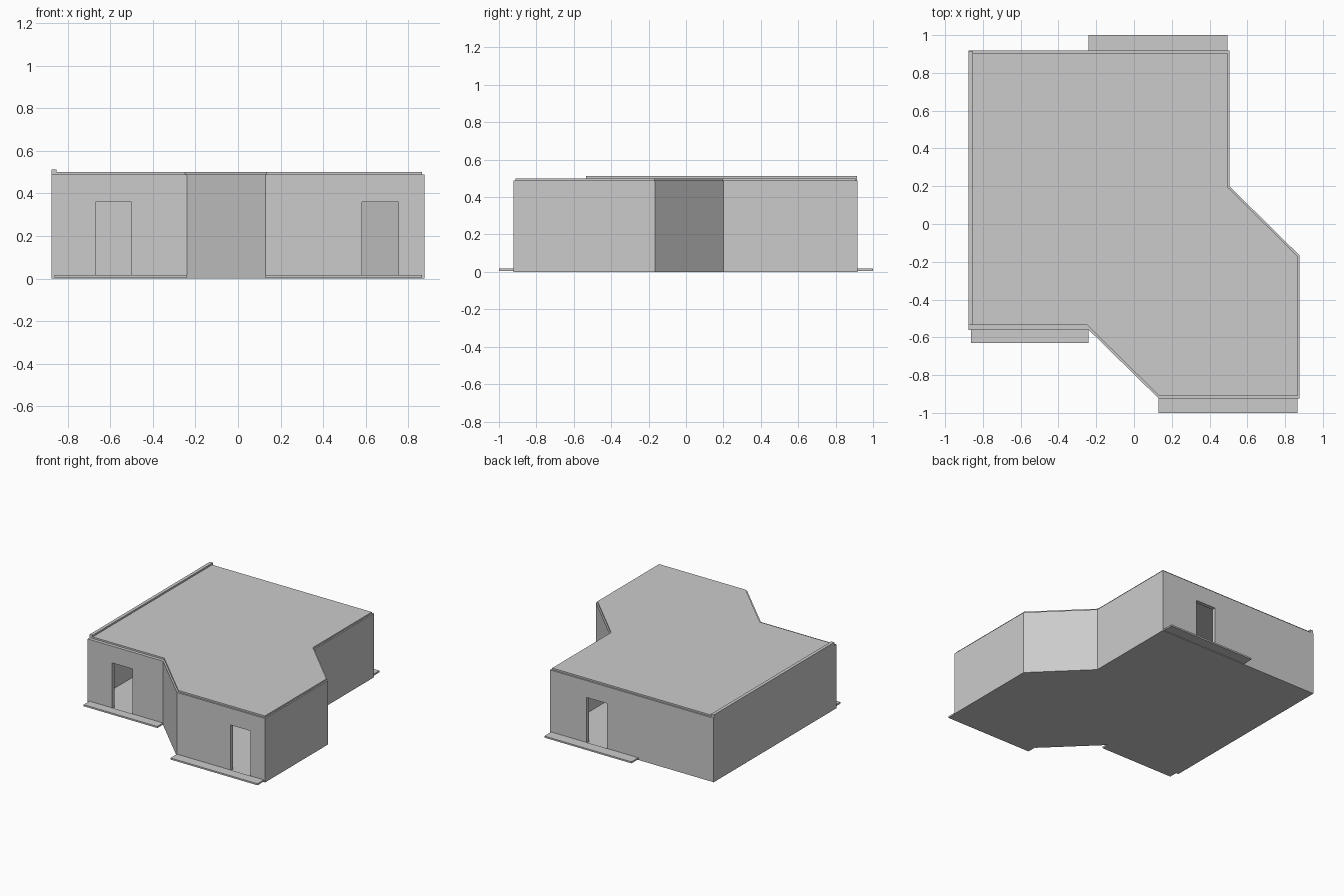
import bpy, bmesh
from mathutils import Vector

if "Cube" in bpy.data.objects:
    bpy.data.objects.remove(bpy.data.objects["Cube"])

# Building footprint, counter-clockwise
PLAN = [(-0.877, -0.56), (-0.24, -0.56), (0.13, -0.923), (0.875, -0.923),
        (0.875, -0.165), (0.505, 0.2), (0.505, 0.918), (-0.877, 0.918)]
FLOOR, EAVES, ROOF_TOP, WALL = 0.012, 0.488, 0.5, 0.03


def inset(points, dists):
    """Move every edge of an outline inwards by its own distance."""
    pts, out = [Vector(p) for p in points], []
    n = len(pts)
    for i in range(n):
        a = (pts[i] - pts[i - 1]).normalized()
        b = (pts[(i + 1) % n] - pts[i]).normalized()
        na, nb = Vector((-a.y, a.x)), Vector((-b.y, b.x))
        pa, pb = pts[i] + na * dists[i - 1], pts[i] + nb * dists[i]
        t = (pb - pa).cross(b) / a.cross(b)
        out.append(tuple(pa + a * t))
    return out


def make_object(name, bm):
    bmesh.ops.recalc_face_normals(bm, faces=bm.faces)
    mesh = bpy.data.meshes.new(name)
    bm.to_mesh(mesh)
    bm.free()
    obj = bpy.data.objects.new(name, mesh)
    bpy.context.collection.objects.link(obj)
    return obj


def prism(name, outline, z0, z1):
    bm = bmesh.new()
    lower = [bm.verts.new((x, y, z0)) for x, y in outline]
    upper = [bm.verts.new((x, y, z1)) for x, y in outline]
    bm.faces.new(lower[::-1])
    bm.faces.new(upper)
    for i in range(len(outline)):
        j = (i + 1) % len(outline)
        bm.faces.new((lower[i], lower[j], upper[j], upper[i]))
    return make_object(name, bm)


def box(name, x0, x1, y0, y1, z0, z1):
    return prism(name, [(x0, y0), (x1, y0), (x1, y1), (x0, y1)], z0, z1)


def wall_ring(name, outer, inner, z0, z1):
    bm = bmesh.new()
    loops = [[bm.verts.new((x, y, z)) for x, y in outline]
             for outline, z in ((outer, z0), (outer, z1), (inner, z1), (inner, z0))]
    for k in range(4):
        a, b = loops[k], loops[(k + 1) % 4]
        for i in range(len(outer)):
            j = (i + 1) % len(outer)
            bm.faces.new((a[i], a[j], b[j], b[i]))
    return make_object(name, bm)


# Floor, hollow walls and ceiling/roof slab
prism("floor", PLAN, 0, FLOOR)
walls = wall_ring("walls", PLAN, inset(PLAN, [WALL] * 8), FLOOR, EAVES)
prism("roof", inset(PLAN, [0.025, 0.012, 0.012, 0.01, 0.01, 0.01, 0.012, 0.0]), EAVES, ROOF_TOP)

# Raised kerb along the left roof edge
box("roof_kerb", -0.877, -0.852, -0.535, 0.915, EAVES, 0.513)

# Doorways cut through the walls: x range and wall y
for x0, x1, y in ((-0.67, -0.5, -0.56), (0.583, 0.753, -0.923), (0.025, 0.195, 0.918)):
    cutter = box("door_cutter", x0, x1, y - 0.08, y + 0.08, -0.05, 0.36)
    cutter.hide_render = True
    mod = walls.modifiers.new("doorway", 'BOOLEAN')
    mod.operation, mod.solver, mod.object = 'DIFFERENCE', 'EXACT', cutter
    bpy.context.view_layer.objects.active = walls
    bpy.ops.object.modifier_apply(modifier=mod.name)
    bpy.data.objects.remove(cutter)

# Door walkways
for name, x0, x1, y0, y1 in (("front_left_walkway", -0.862, -0.24, -0.63, -0.56),
                             ("front_right_walkway", 0.13, 0.865, -1.0, -0.923),
                             ("back_walkway", -0.24, 0.495, 0.918, 1.0)):
    box(name, x0, x1, y0, y1, 0.005, 0.017)
